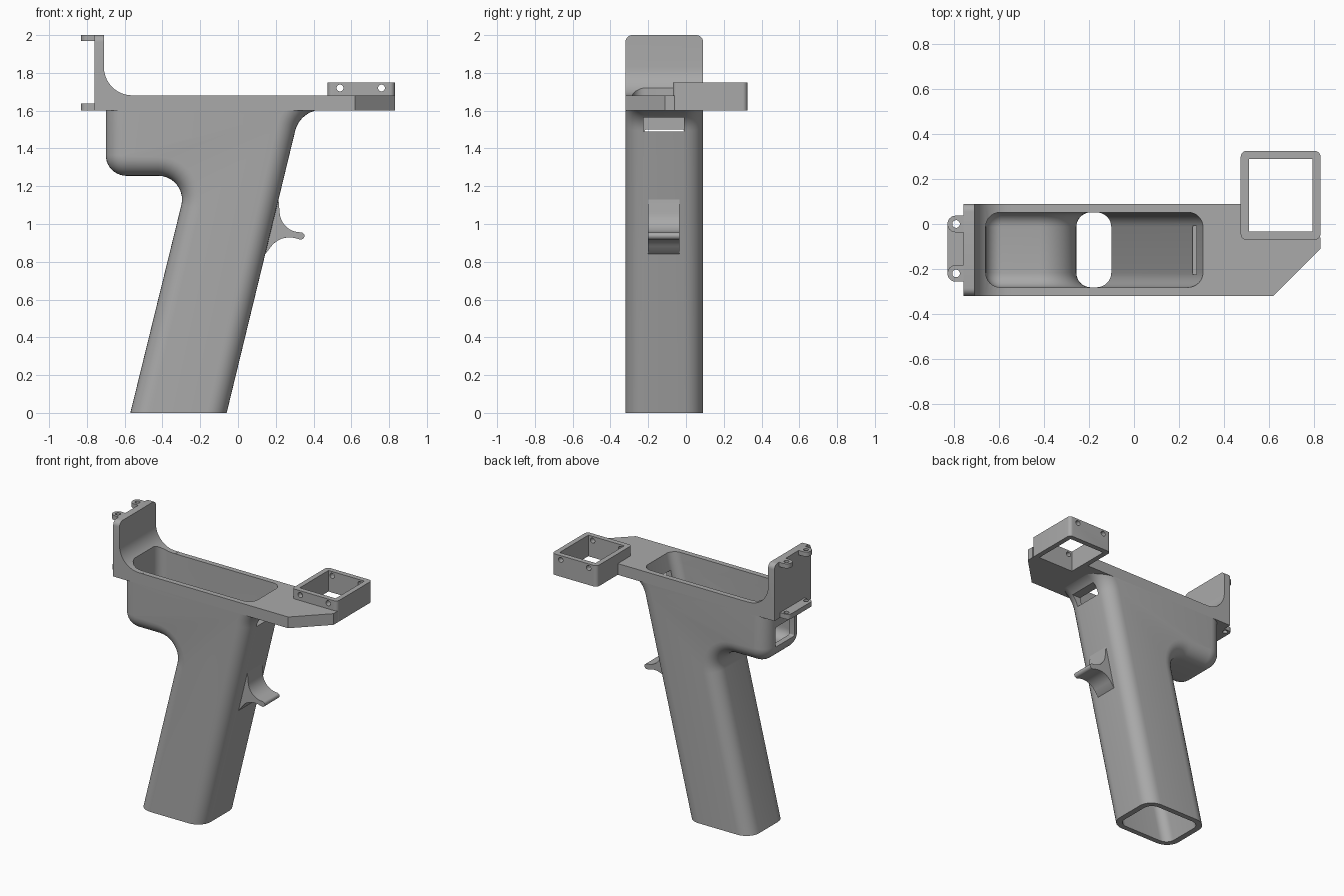
import bpy, bmesh, math
from mathutils import Vector

cube = bpy.data.objects.get("Cube")
if cube:
    bpy.data.objects.remove(cube, do_unlink=True)

grey = bpy.data.materials.new("plain grey")
grey.use_nodes = True
GREY = (0.4, 0.4, 0.4, 1)
grey.diffuse_color = GREY
grey.node_tree.nodes["Principled BSDF"].inputs["Base Color"].default_value = GREY

MID_Y, HALF_Y = -0.115, 0.205
DECK_LO, DECK_HI = 1.60, 1.68


def outline(corners, inset=0.0, segs=10):
    """Counter-clockwise (a, b, radius) corners -> inset outline with arcs."""
    n = len(corners)
    pts = [Vector(c[:2]) for c in corners]
    moved, turns = [], []
    for i in range(n):
        e1 = (pts[i] - pts[i - 1]).normalized()
        e2 = (pts[(i + 1) % n] - pts[i]).normalized()
        n1, n2 = Vector((-e1.y, e1.x)), Vector((-e2.y, e2.x))
        moved.append(pts[i] + (n1 + n2) * inset / (1 + n1.dot(n2)))
        turns.append(e1.x * e2.y - e1.y * e2.x)
    out = []
    for i, p in enumerate(moved):
        r = corners[i][2]
        if r == 0:
            out.append(p)
            continue
        r = max(r - inset if turns[i] > 0 else r + inset, 0.002)
        u = (moved[i - 1] - p).normalized()
        v = (moved[(i + 1) % n] - p).normalized()
        half = u.angle(v) / 2
        c = p + (u + v).normalized() * r / math.sin(half)
        s = p + u * r / math.tan(half) - c
        e = p + v * r / math.tan(half) - c
        a0 = math.atan2(s.y, s.x)
        sweep = math.atan2(s.x * e.y - s.y * e.x, s.dot(e))
        for k in range(segs + 1):
            a = a0 + sweep * k / segs
            out.append(c + Vector((math.cos(a), math.sin(a))) * r)
    return out


def rect(x0, x1, y0, y1, r=0):
    return outline([(x0, y0, r), (x1, y0, r), (x1, y1, r), (x0, y1, r)], segs=8)


def disc(x, y, r):
    return rect(x - r, x + r, y - r, y + r, r * 0.999)


def loft(name, layers, axis="z", cuts=()):
    """Skin a stack of (outline, level) layers along an axis."""
    place = {"x": lambda p, h: (h, p[0], p[1]),
             "y": lambda p, h: (p[0], h, p[1]),
             "z": lambda p, h: (p[0], p[1], h)}[axis]
    bm = bmesh.new()
    rings = [[bm.verts.new(place(p, h)) for p in pts] for pts, h in layers]
    n = len(rings[0])
    for a, b in zip(rings, rings[1:]):
        for i in range(n):
            j = (i + 1) % n
            bm.faces.new((a[i], a[j], b[j], b[i]))
    bm.faces.new(rings[0])
    bm.faces.new(rings[-1])
    # Trim flat at the given heights, keeping the given side
    for z, side in cuts:
        geom = bm.verts[:] + bm.edges[:] + bm.faces[:]
        bmesh.ops.bisect_plane(bm, geom=geom, plane_co=(0, 0, z),
                               plane_no=(0, 0, side), clear_outer=True)
        rim = [e for e in bm.edges if e.is_boundary]
        bmesh.ops.holes_fill(bm, edges=rim, sides=0)
    bmesh.ops.recalc_face_normals(bm, faces=bm.faces)
    mesh = bpy.data.meshes.new(name)
    bm.to_mesh(mesh)
    bm.free()
    mesh.materials.append(grey)
    ob = bpy.data.objects.new(name, mesh)
    bpy.context.collection.objects.link(ob)
    return ob


def prism(name, pts, axis, lo, hi):
    return loft(name, [(pts, lo), (pts, hi)], axis)


def pillow(name, corners, inset, half, r, cuts=()):
    """Side profile given thickness in y, with rounded side edges."""
    layers = []
    for side in (-1, 1):
        for k in range(9):
            a = math.pi / 2 * (8 - k if side < 0 else k) / 8
            layers.append((outline(corners, inset + r * (1 - math.cos(a))),
                           MID_Y + side * (half - r + r * math.sin(a))))
    return loft(name, layers, "y", cuts)


def carve(ob, cutters):
    for c in cutters:
        c.hide_render = True
        mod = ob.modifiers.new("cut", "BOOLEAN")
        mod.operation, mod.solver, mod.object = "DIFFERENCE", "EXACT", c
    deps = bpy.context.evaluated_depsgraph_get()
    mesh = bpy.data.meshes.new_from_object(ob.evaluated_get(deps))
    ob.modifiers.clear()
    ob.data = mesh


# Side profile lines of the grip
def rear(z):
    return -0.57 + 0.2455 * z


def front(z):
    return -0.06 + 0.243 * z


foot = [(rear(-0.3), -0.3, 0), (front(-0.3), -0.3, 0)]
heel = [(-0.70, 2.3, 0), (-0.70, 1.255, 0.11), (rear(1.255), 1.255, 0.125)]
flare = [(front(1.605), 1.605, 0.147), (0.6, 1.605, 0), (0.6, 2.3, 0)]

# Hollow interior and wall openings
cavity = pillow("cavity_cutter", foot + [(front(2.3), 2.3, 0)] + heel, 0.04, 0.167, 0.065)
front_slot = prism("front_slot_cutter", rect(-0.225, -0.01, 1.49, 1.565), "x", 0.2, 0.6)
rear_slot = prism("rear_slot_cutter", rect(-0.22, -0.01, 1.36, 1.50, 0.01), "x", -0.8, -0.6)
cutters = [cavity, front_slot, rear_slot]

# Grip
grip = pillow("grip", foot + flare + heel, 0, HALF_Y, 0.1, [(0, -1), (DECK_LO, 1)])
carve(grip, cutters)

# Deck with angled front corner
Y0, Y1 = MID_Y - HALF_Y, MID_Y + HALF_Y
deck = prism("deck", [(-0.76, Y0), (0.62, Y0), (0.83, -0.11), (0.83, -0.06),
                      (0.485, -0.06), (0.485, Y1), (-0.76, Y1)], "z", DECK_LO, DECK_HI)
carve(deck, [cavity])

# Rear upright with a curved root and rounded top corners
upright = prism("rear_upright", outline([(-0.76, DECK_HI, 0), (-0.53, DECK_HI, 0),
                (-0.53, DECK_HI + 0.001, 0), (-0.71, DECK_HI + 0.001, 0.15),
                (-0.71, 2.0, 0), (-0.76, 2.0, 0)]), "y", Y0, Y1)
bm = bmesh.new()
bm.from_mesh(upright.data)
tops = [e for e in bm.edges if all(v.co.z > 1.99 for v in e.verts)
        and abs(e.verts[0].co.y - e.verts[1].co.y) < 0.01]
bmesh.ops.bevel(bm, geom=tops, offset=0.035, segments=6, profile=0.5, affect="EDGES")
bm.to_mesh(upright.data)
bm.free()
carve(upright, [cavity])

# Square socket frame with screw holes
frame = prism("socket_frame", rect(0.475, 0.83, -0.07, 0.325, 0.025), "z", DECK_LO, 1.75)
opening = prism("opening_cutter", rect(0.511, 0.794, -0.034, 0.289), "z", 1.5, 1.9)
cutters.append(opening)
screws = [prism("screw_cutter", disc(x, 1.72, 0.018), "y", -0.2, 0.4) for x in (0.54, 0.76)]
cutters += screws
carve(frame, [opening] + screws)

# Rear lugs: two ears on top, one bar below
pins = [prism("pin_cutter", disc(-0.792, y, 0.017), "z", 1.5, 2.1) for y in (0, -0.22)]
cutters += pins
parts = [grip, deck, upright, frame]
for name, y, pin in (("left_ear", 0, pins[0]), ("right_ear", -0.22, pins[1])):
    ear = prism(name, outline([(-0.83, y - 0.037, 0.036), (-0.76, y - 0.037, 0),
                (-0.76, y + 0.037, 0), (-0.83, y + 0.037, 0.036)]), "z", 1.968, 2.0)
    carve(ear, [pin])
    parts.append(ear)
bar = prism("lower_bar", outline([(-0.83, -0.247, 0.03), (-0.76, -0.247, 0),
            (-0.76, 0.027, 0), (-0.83, 0.027, 0.03)]), "z", 1.602, 1.637)
carve(bar, pins)
parts.append(bar)

# Finger hook on the grip front
hook = prism("finger_hook", outline([(front(0.84) - 0.02, 0.83, 0), (front(0.84), 0.84, 0),
             (0.225, 0.945, 0.12), (0.352, 0.912, 0.02), (0.352, 0.953, 0.018),
             (0.228, 0.968, 0.11), (front(1.13), 1.13, 0), (front(1.13) - 0.02, 1.13, 0)]),
             "y", -0.2, -0.035)
mod = hook.modifiers.new("soft_edges", "BEVEL")
mod.width, mod.segments, mod.angle_limit = 0.008, 3, math.radians(50)
parts.append(hook)

for c in cutters:
    bpy.data.objects.remove(c, do_unlink=True)

bpy.ops.object.select_all(action="DESELECT")
for ob in parts:
    ob.select_set(True)
    bpy.context.view_layer.objects.active = ob
bpy.ops.object.shade_smooth_by_angle(angle=math.radians(30))
